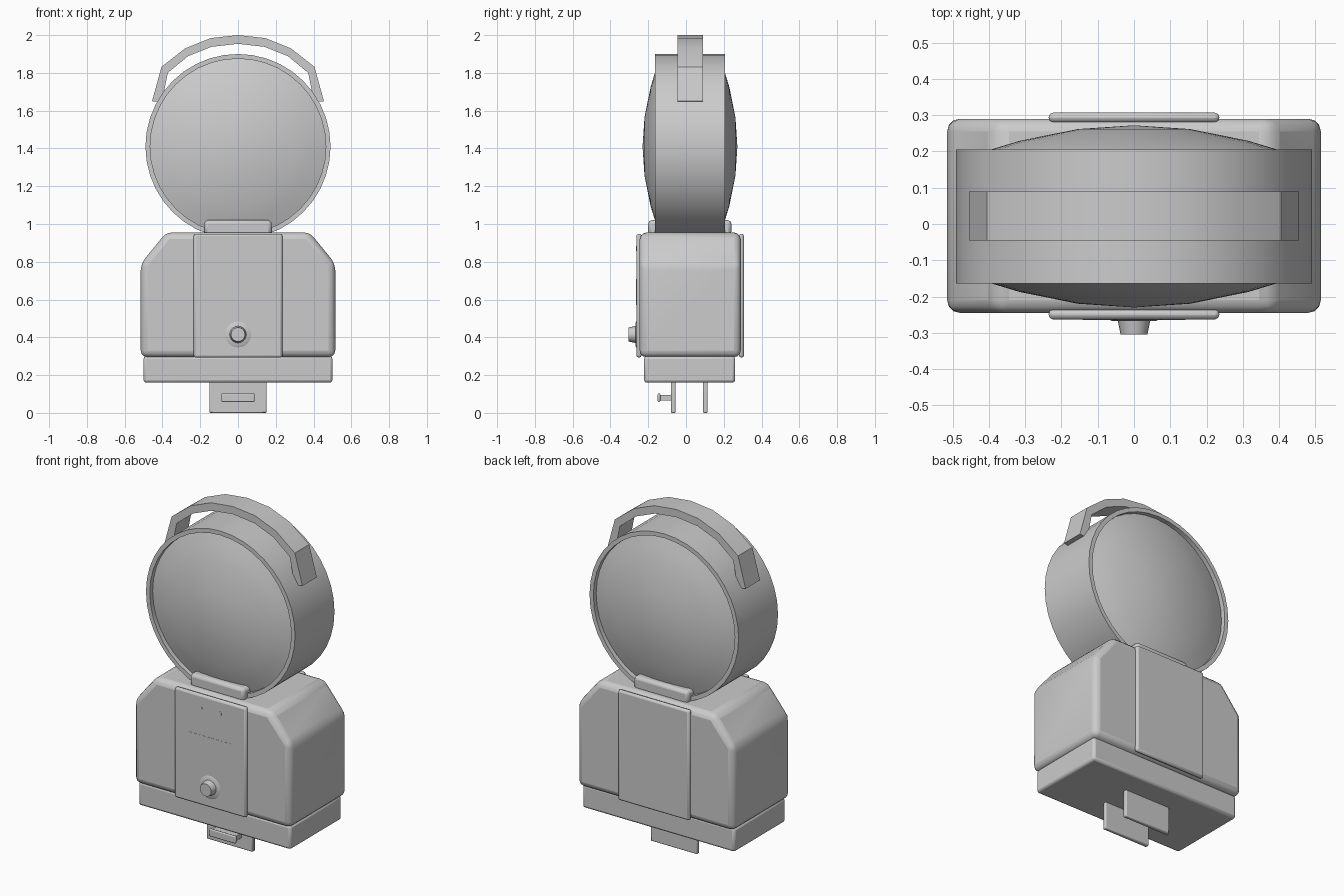
import bpy, bmesh, math

if "Cube" in bpy.data.objects:
    bpy.data.objects.remove(bpy.data.objects["Cube"])


def finish(name, bm, bevel=0, segs=2, angle=35):
    bmesh.ops.remove_doubles(bm, verts=bm.verts, dist=1e-5)
    bmesh.ops.recalc_face_normals(bm, faces=bm.faces)
    me = bpy.data.meshes.new(name)
    bm.to_mesh(me)
    bm.free()
    ob = bpy.data.objects.new(name, me)
    bpy.context.collection.objects.link(ob)
    if bevel:
        m = ob.modifiers.new("bevel", "BEVEL")
        m.width, m.segments, m.limit_method = bevel, segs, 'ANGLE'
        m.angle_limit = math.radians(20)
    bpy.ops.object.select_all(action='DESELECT')
    bpy.context.view_layer.objects.active = ob
    ob.select_set(True)
    bpy.ops.object.shade_smooth_by_angle(angle=math.radians(angle))
    return ob


def prism(name, pts, y0, y1, bevel=0, segs=2, angle=35):
    """Extrude an x,z outline from y0 to y1."""
    bm = bmesh.new()
    f = bm.faces.new([bm.verts.new((x, y0, z)) for x, z in pts])
    ext = bmesh.ops.extrude_face_region(bm, geom=[f])
    for v in ext["geom"]:
        if isinstance(v, bmesh.types.BMVert):
            v.co.y = y1
    return finish(name, bm, bevel, segs, angle)


def box(name, x, y0, y1, z0, z1, bevel=0, segs=2):
    return prism(name, [(-x, z0), (x, z0), (x, z1), (-x, z1)], y0, y1, bevel, segs)


def lathe(name, prof, cx, cz, n, angle=35):
    """Revolve (radius, y) points about a y axis through cx, cz."""
    bm = bmesh.new()
    vs = [bm.verts.new((cx + r, y, cz)) for r, y in prof]
    es = [bm.edges.new(p) for p in zip(vs, vs[1:])]
    bmesh.ops.spin(bm, geom=vs + es, cent=(cx, 0, cz), axis=(0, 1, 0),
                   angle=2 * math.pi, steps=n)
    return finish(name, bm, angle=angle)


# Battery housing with sloping shoulders
half = [(0.515, 0.295), (0.515, 0.79), (0.38, 0.955)]
prism("battery_housing", half + [(-x, z) for x, z in reversed(half)],
      -0.245, 0.29, 0.035, 3, 40)

# Base tray
box("base_tray", 0.5, -0.222, 0.26, 0.16, 0.30, 0.014)

# Front and back cover plates
box("front_plate", 0.235, -0.263, -0.235, 0.293, 0.948, 0.012)
box("back_plate", 0.235, 0.28, 0.307, 0.293, 0.948, 0.012)

# Front plate details: label panel, two sensor dots, push button
box("label_panel", 0.142, -0.264, -0.25, 0.57, 0.71)
for side, x in (("left", -0.063), ("right", 0.063)):
    lathe("sensor_" + side, [(0, -0.265), (0.013, -0.265), (0.013, -0.25), (0, -0.25)],
          x, 0.87, 12)
lathe("button_collar", [(0, -0.268), (0.06, -0.268), (0.07, -0.262), (0.07, -0.25), (0, -0.25)],
      0, 0.415, 24)
lathe("push_button", [(0, -0.305), (0.037, -0.305), (0.047, -0.255), (0, -0.255)],
      0, 0.415, 20)

# Lamp drum with recessed bulging lenses on both sides
CY, CZ = 0.021, 1.41
lathe("lamp_drum", [(0.465, -0.12), (0.465, -0.164), (0.49, -0.164), (0.49, 0.206),
                    (0.465, 0.206), (0.465, 0.162)], 0, CZ, 40)
for side, s in (("front", -1), ("back", 1)):
    lathe("lens_" + side, [(r, CY + s * (0.251 - 0.43 * r * r))
                           for r in (0, 0.155, 0.315, 0.39, 0.465)], 0, CZ, 40)

# Saddle clamping the drum to the housing
box("saddle", 0.178, -0.2, 0.24, 0.94, 1.02, 0.018)

# Carry handle arching over the drum
outer = [(0.455, 1.65), (0.405, 1.832), (0.28, 1.93), (0.145, 1.984)]
inner = [(0.403, 1.645), (0.372, 1.80), (0.265, 1.888), (0.14, 1.938)]
arc = lambda p, top: p + [(0, top)] + [(-x, z) for x, z in reversed(p)]
prism("handle", arc(outer, 2.0) + arc(inner, 1.954)[::-1], -0.045, 0.09)

# Mounting tabs under the tray, and the bolt on the front tab
box("front_tab", 0.152, -0.08, -0.055, 0, 0.18, 0.006)
box("back_tab", 0.152, 0.09, 0.115, 0, 0.18, 0.006)
box("bolt_head", 0.088, -0.15, -0.136, 0.058, 0.103, 0.006)
box("bolt_stem", 0.078, -0.138, -0.07, 0.066, 0.095)
